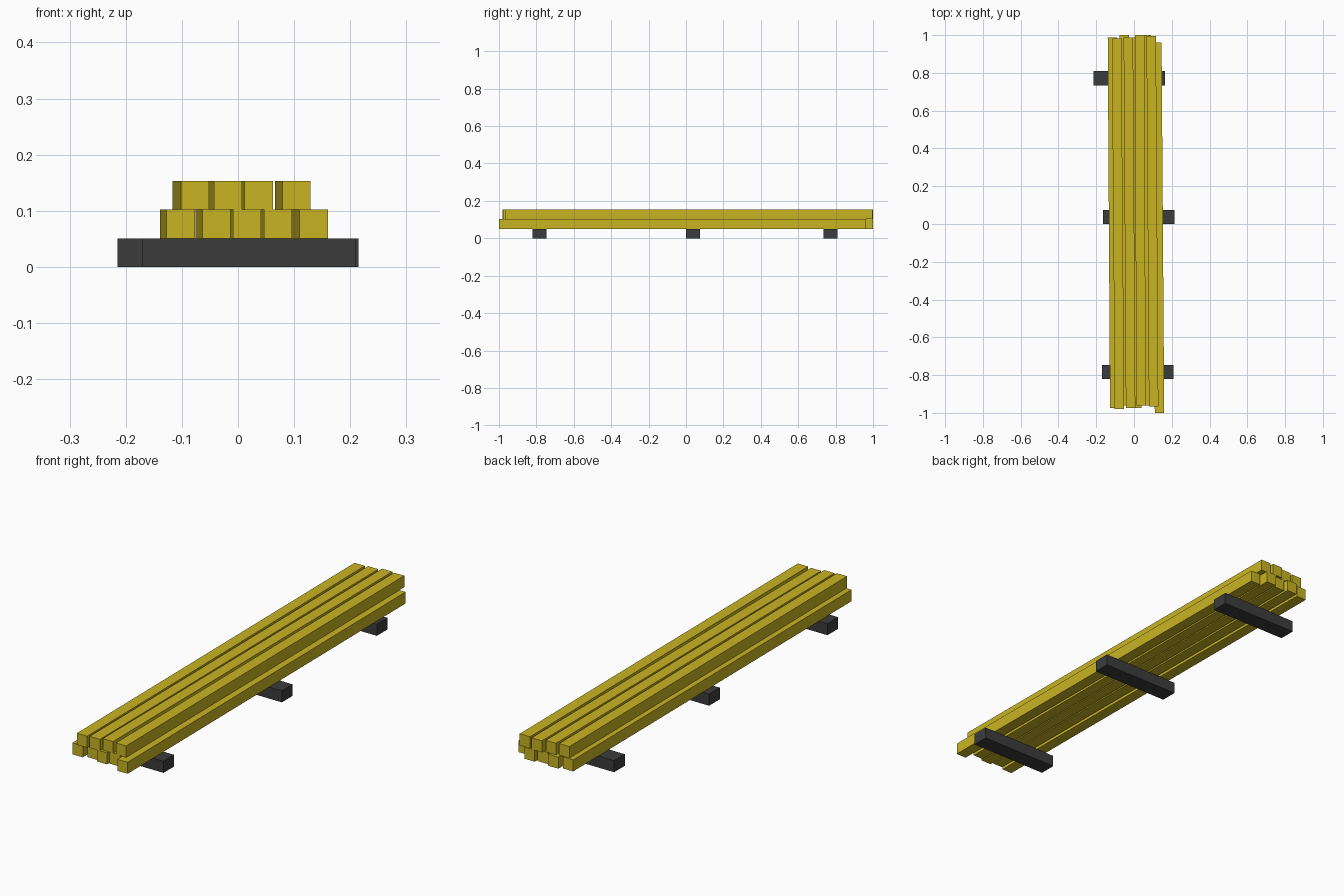
import bpy
import math

if "Cube" in bpy.data.objects:
    bpy.data.objects.remove(bpy.data.objects["Cube"])


def material(name, rgb):
    m = bpy.data.materials.new(name)
    m.diffuse_color = (*rgb, 1)
    m.use_nodes = True
    m.node_tree.nodes["Principled BSDF"].inputs["Base Color"].default_value = m.diffuse_color
    return m


YELLOW = material("yellow_timber", (0.578, 0.456, 0.016))
DARK = material("dark_bearer", (0.045, 0.045, 0.045))

H = 0.051          # thickness of every layer
BEAM_W = 0.05
BEAM_L = 1.962


def box(name, size, loc, angle, mat):
    bpy.ops.mesh.primitive_cube_add(size=1, location=loc, rotation=(0, 0, angle))
    ob = bpy.context.object
    ob.name = name
    ob.scale = size
    bpy.ops.object.transform_apply(location=False, rotation=False, scale=True)
    ob.data.materials.append(mat)


def beam(name, layer, front_x, back_x, back_y):
    """Beam from the left edge at its front end to the left edge at its back end."""
    angle = math.atan2(front_x - back_x, BEAM_L)
    loc = ((front_x + back_x + BEAM_W) / 2, back_y - BEAM_L / 2, H * (layer + 0.5))
    box(name, (BEAM_W, BEAM_L, H), loc, angle, YELLOW)


# Cross bearers on the ground
for i, (x, y) in enumerate([(0.02, -0.783), (0.025, 0.037), (-0.025, 0.772)]):
    box(f"bearer_{i + 1}", (0.38, 0.075, H), (x, y, H / 2), 0, DARK)

# Stacked beams: front left edge, back left edge, back end
lower = [(-0.127, -0.139, 0.987), (-0.063, -0.076, 1.0), (-0.009, -0.016, 0.988),
         (0.046, 0.040, 1.0), (0.110, 0.096, 0.962)]
upper = [(-0.102, -0.117, 0.982), (-0.043, -0.055, 0.987),
         (0.012, 0.005, 1.0), (0.079, 0.066, 0.996)]
for layer, row, label in ((1, lower, "lower"), (2, upper, "upper")):
    for i, (fx, bx, by) in enumerate(row):
        beam(f"{label}_beam_{i + 1}", layer, fx, bx, by)
